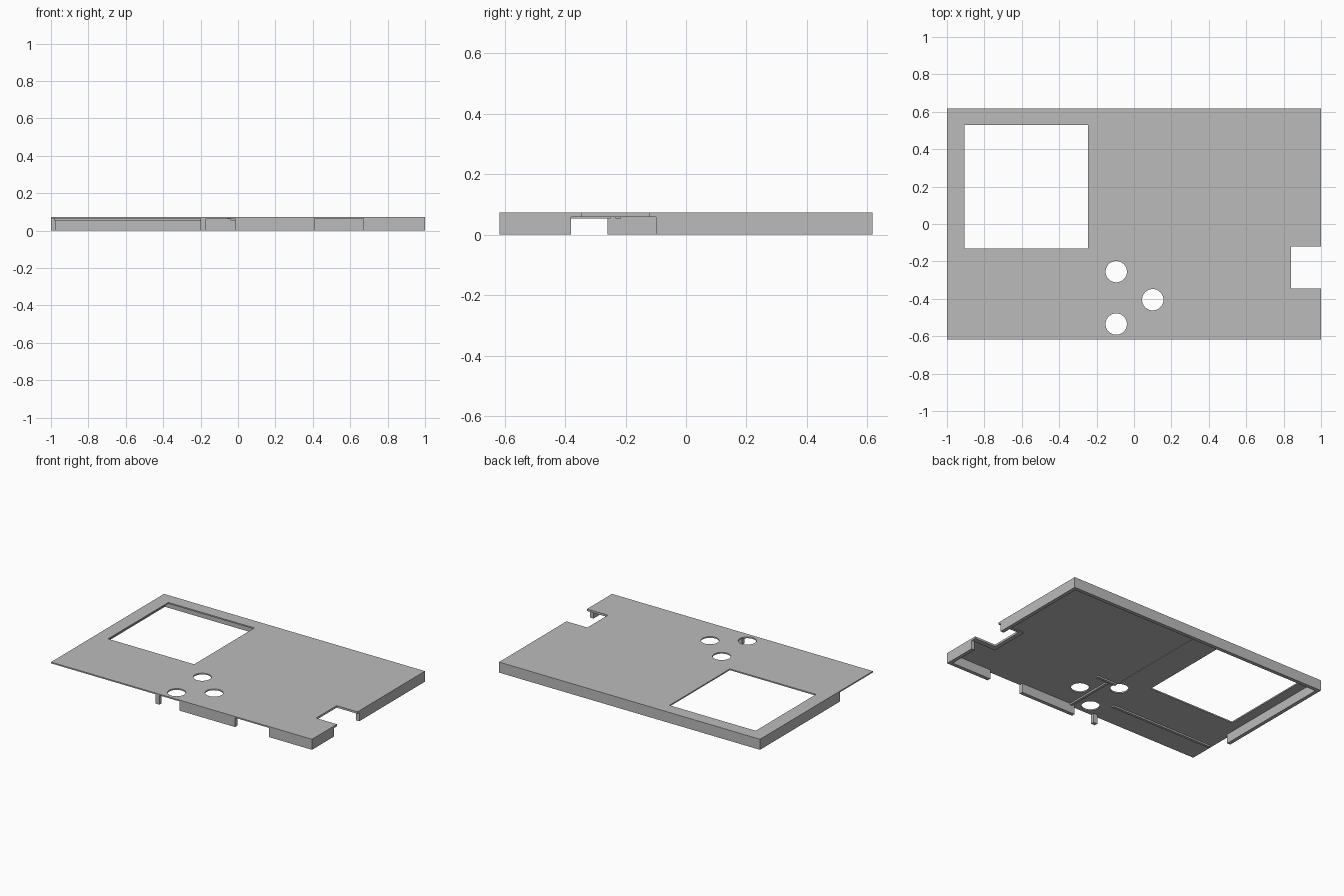
import bpy, math

cube = bpy.data.objects.get("Cube")
if cube:
    bpy.data.objects.remove(cube, do_unlink=True)

grey = bpy.data.materials.new("plain grey")
grey.use_nodes = True
grey.diffuse_color = (0.5, 0.5, 0.5, 1)
grey.node_tree.nodes["Principled BSDF"].inputs["Base Color"].default_value = (0.5, 0.5, 0.5, 1)

W, D, H = 1.0, 0.618, 0.073    # half width, half depth, height
T = 0.025                      # wall thickness
UNDER = 0.064                  # underside of the panel


def rect(x0, x1, y0, y1):
    return [(x0, y0), (x1, y0), (x1, y1), (x0, y1)]


def circle(cx, cy, r, n=48):
    return [(cx + r * math.cos(math.tau * i / n), cy + r * math.sin(math.tau * i / n))
            for i in range(n)]


def slab(name, outlines, z0, z1):
    """Extrude a flat outline (with any inner holes) between two heights."""
    curve = bpy.data.curves.new(name, "CURVE")
    curve.dimensions = "2D"
    curve.fill_mode = "BOTH"
    curve.extrude = (z1 - z0) / 2
    for points in outlines:
        spline = curve.splines.new("POLY")
        spline.points.add(len(points) - 1)
        for p, (x, y) in zip(spline.points, points):
            p.co = (x, y, 0, 1)
        spline.use_cyclic_u = True
    temp = bpy.data.objects.new(name + "_outline", curve)
    bpy.context.collection.objects.link(temp)
    graph = bpy.context.evaluated_depsgraph_get()
    mesh = bpy.data.meshes.new_from_object(temp.evaluated_get(graph))
    bpy.data.objects.remove(temp, do_unlink=True)
    mesh.name = name
    mesh.materials.clear()
    mesh.materials.append(grey)
    for face in mesh.polygons:
        face.material_index = 0
        face.use_smooth = False
    obj = bpy.data.objects.new(name, mesh)
    obj.location.z = (z0 + z1) / 2
    bpy.context.collection.objects.link(obj)
    return obj


# Top panel with side notch, square window and three round holes
panel = [(-W, -D), (W, -D), (W, -0.345), (0.84, -0.345), (0.84, -0.12), (W, -0.12), (W, D), (-W, D)]
holes = [circle(x, y, 0.057) for x, y in [(-0.095, -0.255), (0.1, -0.405), (-0.095, -0.535)]]
slab("top_panel", [panel, rect(-0.905, -0.245, -0.13, 0.53)] + holes, UNDER, H)

# Rim walls
walls = {
    "back_wall": (-W, W, D - T, D),
    "left_end_wall": (-W, -W + T, -0.26, D - T),
    "right_wall_back": (W - T, W, -0.10, D - T),
    "right_wall_front": (W - T, W, -D + T, -0.38),
    "front_wall_corner": (0.67, W, -D, -D + T),
    "front_wall_middle": (-0.015, 0.41, -D, -D + T),
    "front_post": (-0.2, -0.17, -D, -D + T),
}
for name, area in walls.items():
    slab(name, [rect(*area)], 0, UNDER)

# Lip under the panel around the side notch
lip = [(W, -0.38), (W, -0.345), (0.84, -0.345), (0.84, -0.12), (W, -0.12), (W, -0.10),
       (0.81, -0.10), (0.81, -0.38)]
slab("notch_lip", [lip], 0.059, UNDER)

# Ribs on the underside
ribs = {
    "long_rib": (-0.98, -0.2, -0.45, -0.432, 0.053),
    "button_rib": (0.005, 0.023, -D + T, -0.25, 0.053),
    "cross_rib": (-0.04, 0.11, -0.233, -0.215, 0.053),
    "divider_ridge": (-0.056, -0.046, -0.18, D - T, 0.061),
}
for name, (x0, x1, y0, y1, z) in ribs.items():
    slab(name, [rect(x0, x1, y0, y1)], z, UNDER)
